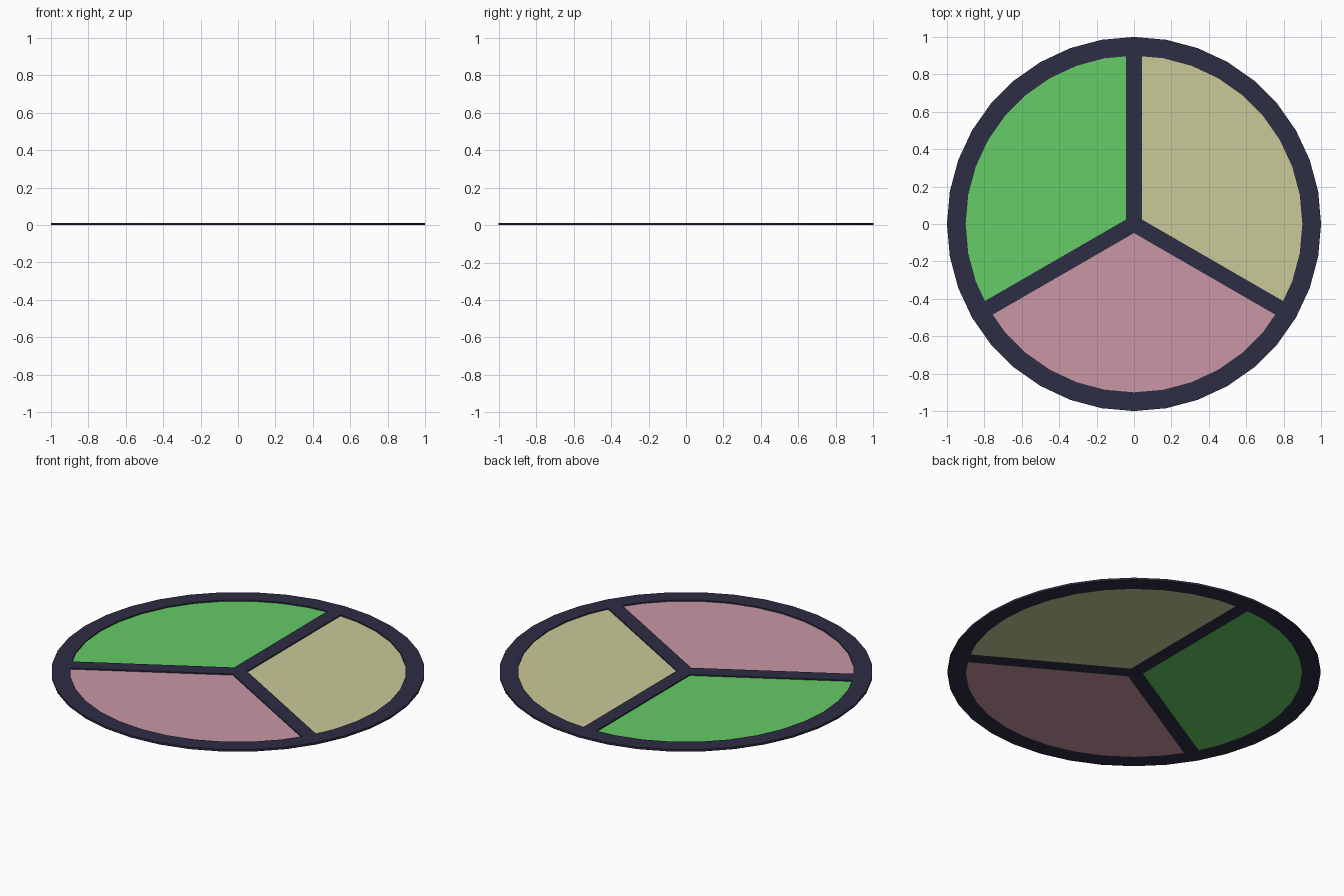
import bpy, bmesh, math
from mathutils import Vector, Matrix

if "Cube" in bpy.data.objects:
    bpy.data.objects.remove(bpy.data.objects["Cube"])

SIDES = 36                     # sides of the full disc
R_OUT, R_IN = 1.0, 0.9         # rim radii
HALF = 0.042                   # half spoke width
FRAME_H, PANEL_H = 0.012, 0.005
STEP = 2 * math.pi / SIDES
N = SIDES // 3                 # rim segments per sector


def material(name, rgb):
    m = bpy.data.materials.new(name)
    m.diffuse_color = (*rgb, 1)
    m.use_nodes = True
    m.node_tree.nodes["Principled BSDF"].inputs["Base Color"].default_value = m.diffuse_color
    return m


def polar(r, a):
    return Vector((r * math.cos(a), r * math.sin(a), 0))


def slab(name, polys, height, mat):
    """Flat polygons welded together and extruded up from z = 0."""
    bm = bmesh.new()
    for poly in polys:
        bm.faces.new([bm.verts.new(p) for p in poly])
    bmesh.ops.remove_doubles(bm, verts=bm.verts, dist=1e-5)
    top = bmesh.ops.extrude_face_region(bm, geom=bm.faces[:], use_keep_orig=True)
    verts = [g for g in top["geom"] if isinstance(g, bmesh.types.BMVert)]
    bmesh.ops.translate(bm, verts=verts, vec=(0, 0, height))
    bmesh.ops.recalc_face_normals(bm, faces=bm.faces)
    mesh = bpy.data.meshes.new(name)
    bm.to_mesh(mesh)
    bm.free()
    mesh.materials.append(mat)
    ob = bpy.data.objects.new(name, mesh)
    bpy.context.collection.objects.link(ob)
    return ob


# One sector between the spokes at 0 and 120 degrees
t = HALF / (R_IN * math.sin(STEP))
corner_a = Vector((R_IN + (R_IN * math.cos(STEP) - R_IN) * t, HALF, 0))
corner_b = polar(corner_a.length, 2 * math.pi / 3 - math.atan2(corner_a.y, corner_a.x))
tip = polar(HALF / math.sin(math.pi / 3), math.pi / 3)
outer = [polar(R_OUT, i * STEP) for i in range(N + 1)]
inner = [corner_a] + [polar(R_IN, i * STEP) for i in range(1, N)] + [corner_b]
panel = [tip] + inner
hub = Vector((0, 0, 0))
border = [[outer[i], outer[i + 1], inner[i + 1], inner[i]] for i in range(N)]
border += [[hub, outer[0], corner_a, tip], [hub, tip, corner_b, outer[N]]]

navy = material("dark navy", (0.026, 0.026, 0.058))
sectors = [
    ("green_panel", material("green", (0.133, 0.604, 0.133))),
    ("pink_panel", material("dusty pink", (0.578, 0.305, 0.366))),
    ("tan_panel", material("pale tan", (0.584, 0.584, 0.314))),
]

# Panels, and the rim with three spokes
frame_polys = []
for k, (name, mat) in enumerate(sectors):
    rot = Matrix.Rotation(math.pi / 2 + k * 2 * math.pi / 3, 3, 'Z')
    slab(name, [[rot @ p for p in panel]], PANEL_H, mat)
    frame_polys += [[rot @ p for p in poly] for poly in border]
slab("rim_and_spokes", frame_polys, FRAME_H, navy)
